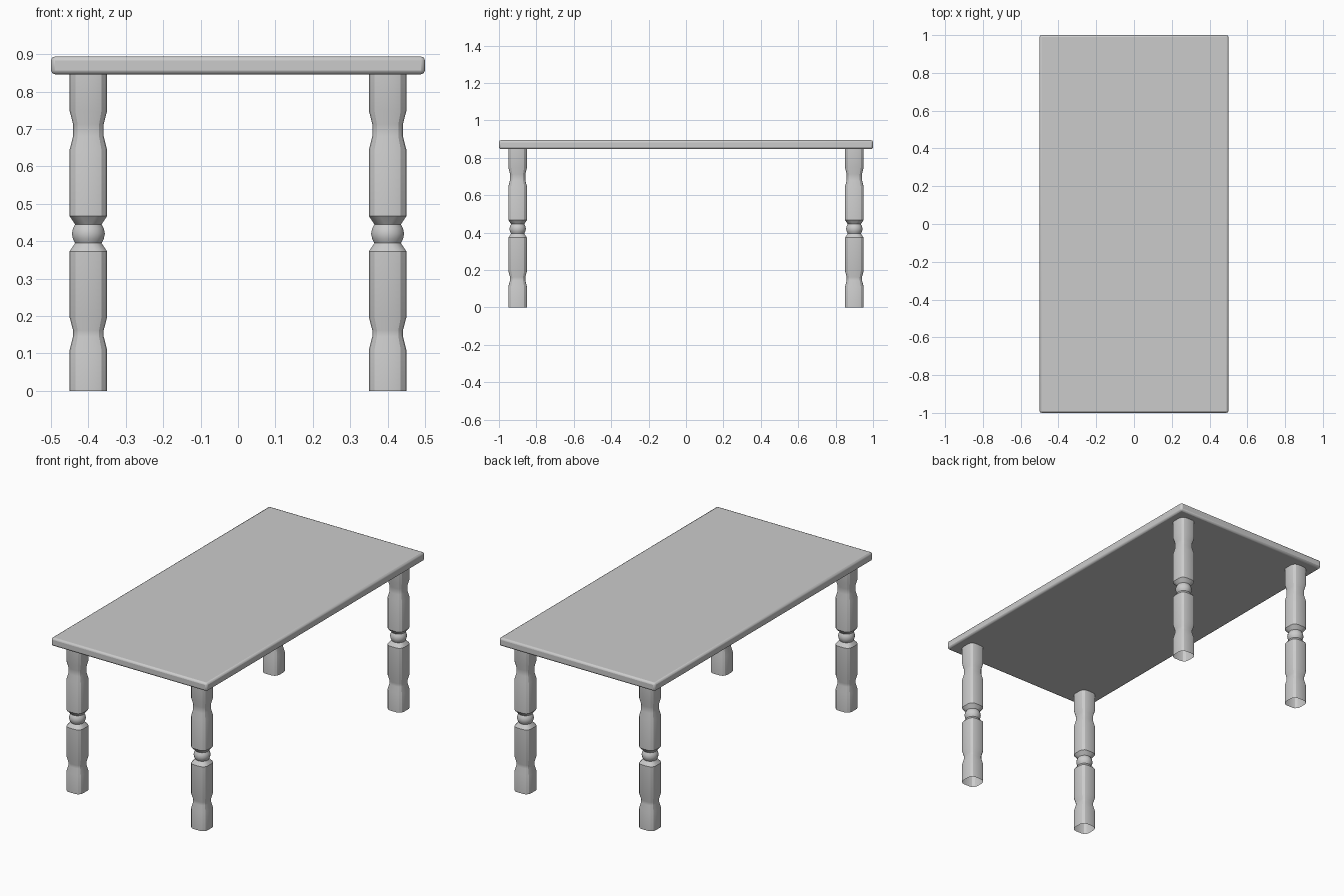
import bpy, bmesh
from math import cos, sin, pi, radians

if "Cube" in bpy.data.objects:
    bpy.data.objects.remove(bpy.data.objects["Cube"])

CORNER_STEPS = 3


def smooth(obj):
    bpy.ops.object.select_all(action='DESELECT')
    obj.select_set(True)
    bpy.context.view_layer.objects.active = obj
    bpy.ops.object.shade_smooth_by_angle(angle=radians(25))


def ring(half, z, is_round):
    """Rounded-square or circular section with matching point counts."""
    flat = 0.4 * half
    r = half - flat
    pts = []
    for q in range(4):
        for i in range(CORNER_STEPS + 1):
            a = q * pi / 2 + i / CORNER_STEPS * pi / 2
            if is_round:
                # spread points evenly around the circle
                a = (q * (CORNER_STEPS + 1) + i + 0.5) * 2 * pi / (4 * (CORNER_STEPS + 1))
                pts.append((half * cos(a), half * sin(a), z))
            else:
                sx = 1 if q in (0, 3) else -1
                sy = 1 if q in (0, 1) else -1
                pts.append((sx * flat + r * cos(a), sy * flat + r * sin(a), z))
    return pts


# Turned leg profile: half width, height, round section
profile = [
    (0.05, 0.0, False), (0.05, 0.11, False), (0.041, 0.145, False),
    (0.041, 0.162, False), (0.05, 0.196, False), (0.05, 0.373, False),
    (0.036, 0.395, True), (0.042, 0.406, True), (0.045, 0.42, True),
    (0.042, 0.434, True), (0.036, 0.445, True), (0.05, 0.467, False),
    (0.05, 0.645, False), (0.041, 0.68, False), (0.041, 0.713, False),
    (0.05, 0.748, False), (0.05, 0.85, False),
]

bm = bmesh.new()
rings = [[bm.verts.new(p) for p in ring(*s)] for s in profile]
for lo, hi in zip(rings, rings[1:]):
    n = len(lo)
    for i in range(n):
        j = (i + 1) % n
        bm.faces.new((lo[i], lo[j], hi[j], hi[i]))
leg_mesh = bpy.data.meshes.new("leg")
bm.to_mesh(leg_mesh)
bm.free()

# Four legs
for yname, y in (("front", -0.9), ("back", 0.9)):
    for xname, x in (("left", -0.4), ("right", 0.4)):
        leg = bpy.data.objects.new(f"{yname}_{xname}_leg", leg_mesh)
        leg.location = (x, y, 0)
        bpy.context.collection.objects.link(leg)
        smooth(leg)

# Table top with eased edges
bpy.ops.mesh.primitive_cube_add(size=1, location=(0, 0, 0.87))
top = bpy.context.object
top.name = "table_top"
top.scale = (1.0, 2.0, 0.048)
bpy.ops.object.transform_apply(location=False, rotation=False, scale=True)
bevel = top.modifiers.new("eased_edges", 'BEVEL')
bevel.width = 0.011
bevel.segments = 2
smooth(top)
